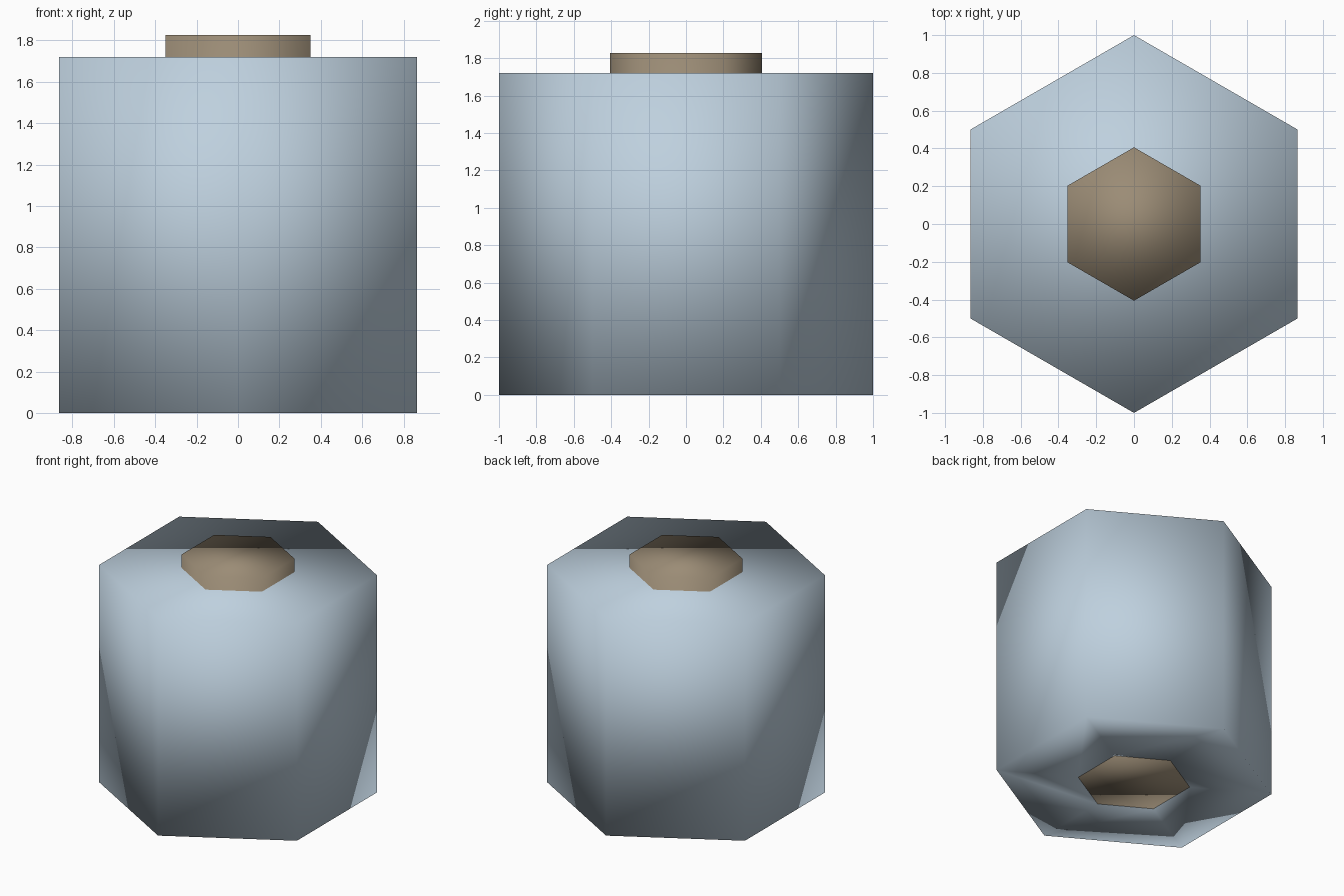
import bpy, bmesh, math

if "Cube" in bpy.data.objects:
    bpy.data.objects.remove(bpy.data.objects["Cube"])

SIDES = 6
BODY_R, BODY_H = 1.0, 1.72
CORE_R, CORE_H = 0.406, 1.827
SOCKET_DEPTH = 0.11


def material(name, rgb):
    m = bpy.data.materials.new(name)
    m.diffuse_color = (*rgb, 1)
    m.use_nodes = True
    m.node_tree.nodes["Principled BSDF"].inputs["Base Color"].default_value = m.diffuse_color
    return m


def ring(bm, r, z):
    # hexagon with a corner on the y axis
    return [bm.verts.new((r * math.cos(math.pi / 2 + math.tau * i / SIDES),
                          r * math.sin(math.pi / 2 + math.tau * i / SIDES), z))
            for i in range(SIDES)]


def stacked_hexagons(name, rings, mat):
    """Join hexagon rings in order and cap both ends; smooth shaded."""
    bm = bmesh.new()
    loops = [ring(bm, r, z) for r, z in rings]
    for a, b in zip(loops, loops[1:]):
        for i in range(SIDES):
            j = (i + 1) % SIDES
            bm.faces.new((a[i], a[j], b[j], b[i]))
    bm.faces.new(loops[0])
    bm.faces.new(loops[-1])
    bmesh.ops.recalc_face_normals(bm, faces=bm.faces)
    for f in bm.faces:
        f.smooth = True
    me = bpy.data.meshes.new(name)
    bm.to_mesh(me)
    bm.free()
    me.materials.append(mat)
    ob = bpy.data.objects.new(name, me)
    bpy.context.collection.objects.link(ob)
    return ob


blue = material("pale blue", (0.515, 0.631, 0.730))
brown = material("tan brown", (0.328, 0.262, 0.180))

# hexagonal body with a socket underneath for the core
stacked_hexagons("body", [(CORE_R, SOCKET_DEPTH), (CORE_R, 0),
                          (BODY_R, 0), (BODY_R, BODY_H)], blue)

# core: flush below, standing proud on top
stacked_hexagons("core", [(CORE_R, 0), (CORE_R, CORE_H)], brown)
